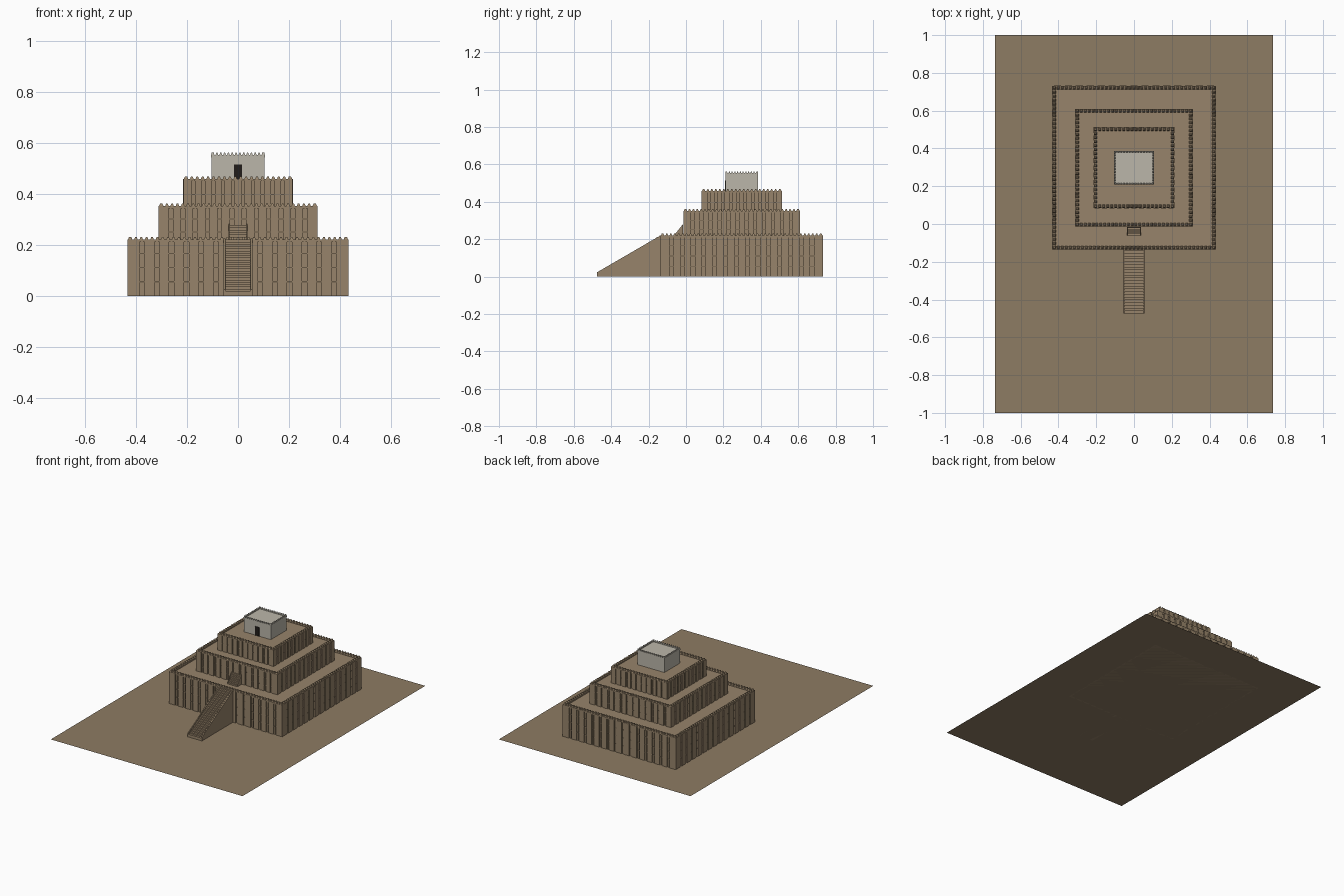
import bpy, bmesh
from mathutils import Matrix, Vector

if "Cube" in bpy.data.objects:
    bpy.data.objects.remove(bpy.data.objects["Cube"])

CY = 0.298  # centre of the stepped tower in y


def material(name, rgb):
    m = bpy.data.materials.new(name)
    m.diffuse_color = (*rgb, 1)
    m.use_nodes = True
    m.node_tree.nodes["Principled BSDF"].inputs["Base Color"].default_value = m.diffuse_color
    return m


MUD = material("mud_brick", (0.31, 0.23, 0.145))
SAND = material("sand", (0.27, 0.2, 0.125))
REED = material("reed_band", (0.13, 0.095, 0.06))
PLASTER = material("pale_plaster", (0.5, 0.47, 0.4))
DARK = material("dark_opening", (0.015, 0.012, 0.01))


def box(bm, x0, x1, y0, y1, z0, z1, taper=1.0):
    c = Vector(((x0 + x1) / 2, (y0 + y1) / 2, (z0 + z1) / 2))
    geo = bmesh.ops.create_cube(bm, size=1)["verts"]
    for v in geo:
        t = taper if v.co.z > 0 else 1
        v.co = c + Vector((v.co.x * (x1 - x0) * t, v.co.y * (y1 - y0) * t, v.co.z * (z1 - z0)))


def finish(bm, name, mat):
    me = bpy.data.meshes.new(name)
    bm.to_mesh(me)
    bm.free()
    me.materials.append(mat)
    ob = bpy.data.objects.new(name, me)
    bpy.context.collection.objects.link(ob)
    return ob


def four_sides(name, mat, hx, hy, build):
    """Run build(bm, half_length, half_depth) for each wall, facing -y, then turn it."""
    bm = bmesh.new()
    for k in range(4):
        along, depth = (hx, hy) if k % 2 == 0 else (hy, hx)
        side = bmesh.new()
        build(side, along, depth)
        side.transform(Matrix.Translation((0, CY, 0)) @ Matrix.Rotation(k * 1.5707963, 4, 'Z'))
        me = bpy.data.meshes.new("tmp")
        side.to_mesh(me)
        side.free()
        bm.from_mesh(me)
        bpy.data.meshes.remove(me)
    return finish(bm, name, mat)


def parapet(name, mat, hx, hy, floor, top, tip, pitch, width):
    # Low wall with pointed merlons on all four sides
    def build(bm, a, d):
        box(bm, -a, a, -d, -d + width, floor - 0.002, top)
        n = round(2 * a / pitch)
        p = 2 * a / n
        for i in range(n):
            x = -a + (i + 0.5) * p
            box(bm, x - p * 0.32, x + p * 0.32, -d, -d + width, top, tip, 0.45)
    four_sides(name, mat, hx, hy, build)


def tier(name, h, z0, floor, top, tip, count, bands):
    relief = 0.009
    core = h - relief
    bm = bmesh.new()
    box(bm, -core, core, CY - core, CY + core, z0, floor)
    finish(bm, name + "_core", MUD)

    # Evenly spaced buttresses with a slimmer rib in each recess
    def buttresses(bm, a, d):
        p = 2 * a / count
        for i in range(count):
            x = -a + (i + 0.5) * p
            box(bm, x - p * 0.33, x + p * 0.33, -d, -d + relief + 0.003, z0, top)
            if i:
                xr = -a + i * p
                box(bm, xr - p * 0.07, xr + p * 0.07, -d + relief * 0.5, -d + relief + 0.003, z0, top)
        for s in (-1, 1):
            x = s * (a - p * 0.17)
            box(bm, x - p * 0.16, x + p * 0.16, -d + 0.001, -d + 0.012, z0, top)
    four_sides(name + "_buttresses", MUD, h, h, buttresses)

    # Horizontal reed courses
    def courses(bm, a, d):
        for i in range(1, bands + 1):
            z = z0 + (top - z0) * i / (bands + 1)
            box(bm, -a + 0.006, a - 0.006, -d + 0.004, -d + 0.012, z - 0.002, z + 0.002)
    four_sides(name + "_reed_courses", REED, h, h, courses)
    parapet(name + "_parapet", MUD, h - 0.002, h - 0.002, floor, top, tip, 0.021, 0.018)


tier("lower_tier", 0.434, 0.0, 0.212, 0.22, 0.231, 15, 3)
tier("middle_tier", 0.312, 0.20, 0.345, 0.352, 0.362, 13, 2)
tier("upper_tier", 0.215, 0.335, 0.452, 0.458, 0.468, 11, 1)


def stair(name, hw, y0, y1, z0, z1, base, steps, rail):
    # Treads reaching down to the base
    bm = bmesh.new()
    dy, dz = (y1 - y0) / steps, (z1 - z0) / steps
    for i in range(steps):
        box(bm, -hw + rail, hw - rail, y0 + i * dy, y1, base if i == 0 else z0 + (i - 1) * dz, z0 + (i + 1) * dz)
    finish(bm, name + "_steps", MUD)
    # Sloping side walls
    bm = bmesh.new()
    profile = [(y0, base), (y1, base), (y1, z1 + 0.005), (y0, z0 + dz + 0.005)]
    for s in (-1, 1):
        xs = sorted((s * hw, s * (hw - rail)))
        rings = [[bm.verts.new((x, y, z)) for y, z in profile] for x in xs]
        bm.faces.new(rings[0])
        bm.faces.new(rings[1])
        for i in range(4):
            j = (i + 1) % 4
            bm.faces.new((rings[0][i], rings[0][j], rings[1][j], rings[1][i]))
    bmesh.ops.recalc_face_normals(bm, faces=bm.faces)
    finish(bm, name + "_side_walls", MUD)


stair("main_stair", 0.056, -0.475, -0.128, 0.01, 0.22, 0.0, 24, 0.007)
stair("second_stair", 0.038, -0.06, -0.015, 0.212, 0.277, 0.21, 7, 0.004)

# Pale shrine on the summit
bm = bmesh.new()
box(bm, -0.103, 0.103, CY - 0.086, CY + 0.086, 0.445, 0.548)
finish(bm, "shrine", PLASTER)
parapet("shrine_parapet", PLASTER, 0.105, 0.088, 0.545, 0.553, 0.562, 0.015, 0.007)

# Dark doorway with frame
bm = bmesh.new()
box(bm, -0.016, 0.016, CY - 0.0885, CY - 0.08, 0.452, 0.514)
finish(bm, "doorway", DARK)

# Flat desert ground
bm = bmesh.new()
bmesh.ops.create_grid(bm, x_segments=1, y_segments=1, size=1)
for v in bm.verts:
    v.co.x *= 0.735
finish(bm, "ground", SAND)
